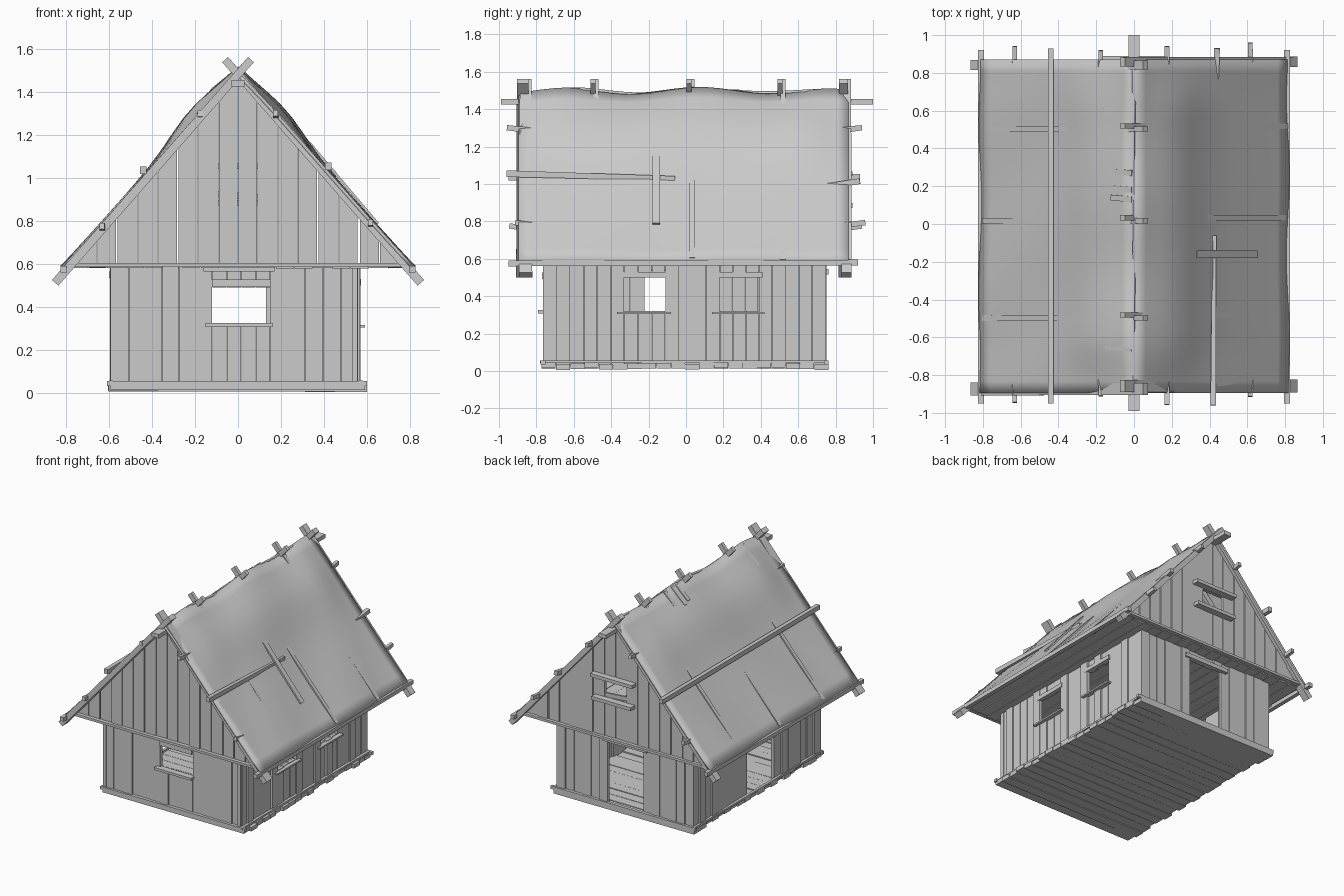
import bpy, bmesh, math, random
from mathutils import Vector, Matrix

random.seed(4)
R = random.uniform
if "Cube" in bpy.data.objects:
    bpy.data.objects.remove(bpy.data.objects["Cube"])

wood = bpy.data.materials.new("weathered_grey")
wood.use_nodes = True
GREY = (0.6, 0.6, 0.6, 1)
wood.diffuse_color = GREY
wood.node_tree.nodes["Principled BSDF"].inputs["Base Color"].default_value = GREY

X, Y, Z = Vector((1, 0, 0)), Vector((0, 1, 0)), Vector((0, 0, 1))
SLOPE, RIDGE = 1.15, 1.49


def line(x):
    """Height of the rafter centre line."""
    return RIDGE - SLOPE * abs(x)


def finish(bm, name, smooth=False):
    bmesh.ops.recalc_face_normals(bm, faces=bm.faces)
    mesh = bpy.data.meshes.new(name)
    bm.to_mesh(mesh)
    bm.free()
    mesh.materials.append(wood)
    ob = bpy.data.objects.new(name, mesh)
    bpy.context.collection.objects.link(ob)
    if smooth:
        for p in mesh.polygons:
            p.use_smooth = True
    return ob


def beam(bm, p, q, side, w, t, taper=1.0):
    """Box from p to q, w wide along side and t thick."""
    p, q = Vector(p), Vector(q)
    d = q - p
    s = (side - d.normalized() * side.dot(d.normalized())).normalized()
    n = d.cross(s).normalized()
    m = Matrix((s * w, n * t, d)).transposed().to_4x4()
    m.translation = (p + q) / 2
    verts = bmesh.ops.create_cube(bm, size=1)["verts"]
    for v in verts:
        if v.co.z > 0:
            v.co.x *= taper
            v.co.y *= taper
    bmesh.ops.transform(bm, matrix=m, verts=verts)


def beams(name, items):
    bm = bmesh.new()
    for it in items:
        beam(bm, *it)
    return finish(bm, name)


def splits(a, b, cuts, width):
    """Plank intervals between a and b that respect the opening edges."""
    edges = sorted([a, b] + [c for o in cuts for c in o[:2]])
    for lo, hi in zip(edges, edges[1:]):
        n = max(1, round((hi - lo) / width))
        for i in range(n):
            yield lo + (hi - lo) * i / n, lo + (hi - lo) * (i + 1) / n


def wall(name, axis, depth, a, b, openings):
    bm = bmesh.new()
    out = Y if axis == X else X
    for lo, hi in splits(a, b, openings, 0.075):
        c, spans = (lo + hi) / 2, [(0.03, 0.585)]
        for o in openings:
            if o[0] < c < o[1]:
                spans = [(0.03, o[2]), (o[3], 0.585)]
        pos = axis * c + out * (depth + R(-0.008, 0.008))
        for z0, z1 in spans:
            if z1 - z0 > 0.02:
                beam(bm, pos + Z * z0, pos + Z * z1, axis, hi - lo - R(0.001, 0.004), 0.025)
    finish(bm, name)


# Lower walls; openings are (start, end, bottom, top)
front_win = (-0.12, 0.15, 0.32, 0.49)
back_door = (-0.16, 0.13, 0.03, 0.52)
side_wins = [(-0.33, -0.11, 0.32, 0.5), (0.18, 0.39, 0.32, 0.5)]
side_door = (-0.22, 0.1, 0.03, 0.54)
wall("front_wall", X, -0.745, -0.585, 0.56, [front_win])
wall("back_wall", X, 0.73, -0.585, 0.56, [back_door])
wall("left_wall", Y, 0.55, -0.765, 0.745, side_wins)
wall("right_wall", Y, -0.575, -0.765, 0.745, [side_door])

# Sills, lintels and base rails
trim = [((-0.15, -0.765, 0.317), (0.16, -0.765, 0.317), Y, 0.05, 0.018),
        ((-0.12, -0.76, 0.51), (0.15, -0.76, 0.51), Y, 0.02, 0.035),
        ((-0.16, -0.765, 0.575), (0.17, -0.765, 0.575), Y, 0.03, 0.02),
        ((-0.2, 0.75, 0.53), (0.17, 0.75, 0.53), Y, 0.025, 0.03),
        ((-0.59, -0.25, 0.55), (-0.59, 0.13, 0.55), X, 0.02, 0.03)]
for lo, hi, z0, z1 in side_wins:
    trim.append(((0.565, lo - 0.04, z0 - 0.01), (0.565, hi + 0.03, z0 - 0.01), X, 0.05, 0.012))
    trim.append(((0.56, lo - 0.02, z1 + 0.015), (0.56, hi + 0.02, z1 + 0.015), X, 0.025, 0.03))
for y in (-0.765, 0.75):
    trim.append(((-0.61, y, 0.045), (0.6, y, 0.045), Y, 0.025, 0.022))
for x in (-0.59, 0.57):
    trim.append(((x, -0.78, 0.05), (x, 0.76, 0.05), X, 0.02, 0.015))
beams("wall_trim", trim)

# Corner posts
beams("corner_posts", [((x, y, 0.02), (x, y, 0.59), X, 0.04, 0.04)
                       for x in (-0.555, 0.535) for y in (-0.73, 0.715)])

# Floor boards with ragged ends, and attic floor
n = 20
floor = []
for i in range(n):
    y, z = -0.735 + 1.46 * i / (n - 1), R(0.022, 0.03)
    floor.append(((-R(0.58, 0.605), y, z), (R(0.57, 0.6), y, z + R(-0.004, 0.004)),
                  Y, 0.075, 0.03))
beams("floor_boards", floor)
beams("attic_floor", [((-0.74 + 1.48 * i / 17, -R(0.83, 0.85), 0.59 + R(-0.004, 0.004)),
                       (-0.74 + 1.48 * i / 17, R(0.82, 0.84), 0.59), X, 0.084, 0.016)
                      for i in range(18)])

HATCH = (-0.09, 0.09, 0.9, 1.04)


def gable(name, y, openings):
    """Vertical planks whose tops follow the roof pitch, with open gaps between."""
    bm = bmesh.new()
    gaps = random.Random(7)
    for lo, hi in splits(-0.75, 0.75, [HATCH], 0.09):
        a = lo + gaps.choice((0.001, 0.003, 0.005))
        b = hi - gaps.choice((0.001, 0.003, 0.005))
        yy = y + R(-0.005, 0.005)
        xs = [a, 0, b] if a < 0 < b else [a, b]
        spans = [(0.59, None)]
        for o in openings:
            if o[0] < (a + b) / 2 < o[1]:
                spans = [(0.59, o[2]), (o[3], None)]
        for z0, z1 in spans:
            pts = [(x, max(z0 + 0.005, z1 or line(x) - 0.03)) for x in reversed(xs)]
            pts = [(a, z0), (b, z0)] + pts
            f = bm.faces.new([bm.verts.new((px, yy, pz)) for px, pz in pts])
            ext = bmesh.ops.extrude_face_region(bm, geom=[f])["geom"]
            bmesh.ops.translate(bm, vec=(0, 0.022, 0),
                                verts=[v for v in ext if isinstance(v, bmesh.types.BMVert)])
    finish(bm, name)


gable("front_gable", -0.85, [])
gable("back_gable", 0.82, [HATCH])
beams("gable_trim", [((-0.77, -0.86, 0.595), (0.77, -0.86, 0.595), Y, 0.03, 0.018),
                     ((-0.77, 0.85, 0.595), (0.77, 0.85, 0.595), Y, 0.03, 0.018),
                     ((-0.17, 0.865, 1.055), (0.18, 0.865, 1.055), Y, 0.05, 0.025),
                     ((-0.16, 0.865, 0.885), (0.17, 0.865, 0.885), Y, 0.05, 0.025),
                     ((-0.1, 0.83, 0.925), (0.1, 0.83, 0.91), Y, 0.015, 0.03)])

# Rafters crossing at the ridge; the middle ones break through the covers
rafters = []
for y, w, foot, lift in ((-0.865, 0.07, 0.85, 0), (-0.49, 0.03, 0.79, 0.012),
                         (0.025, 0.03, 0.79, 0.012), (0.51, 0.03, 0.8, 0.014),
                         (0.85, 0.055, 0.85, 0)):
    for s in (-1, 1):
        yy = y + s * 0.008
        rafters.append(((s * foot, yy, line(foot) + lift), (-s * 0.06, yy, RIDGE + 0.06),
                        Y, w, 0.04, 0.9))
beams("rafters", rafters)

# Ridge beam, purlin ends and eave poles
poles = [((0, -0.99, 1.44), (0, 1.0, 1.44), X, 0.06, 0.03)]
for s in (-1, 1):
    for x in (0.18, 0.63):
        x += R(-0.02, 0.02)
        for e in (-1, 1):
            poles.append(((s * x, e * 0.7, line(x) - 0.02), (s * x, e * R(0.91, 0.96), line(x) + 0.012),
                          X, 0.03, 0.035, 0.8))
    poles.append(((s * 0.81, -0.95, 0.575), (s * 0.81, 0.92, 0.58), X, 0.03, 0.03))
poles.append(((0.43, 0.7, 0.98), (0.44, 0.93, 1.015), X, 0.03, 0.03))
beams("purlins", poles)


# Sagging roof covers, one per slope
def cover(name, s):
    bm = bmesh.new()
    nu, nv = 14, 28
    grid = []
    for i in range(nu + 1):
        u = i / nu
        row = []
        for j in range(nv + 1):
            y = -0.895 + 1.765 * j / nv
            edge = max(0, min(1, (0.89 - abs(y)) / 0.3))
            edge = edge * edge * (3 - 2 * edge)
            x = 0.82 * u
            swell = edge * (0.032 * math.exp(-((u - 0.25) / 0.17) ** 2)
                            + 0.006 * math.sin(7 * y + 5 * u + s))
            ridge = 0.011 * math.sin(9 * y + 1) * (1 - u) ** 6
            z = line(x) + 0.024 + swell + ridge + 0.016 * u ** 4 - 0.016 * (1 - u) ** 8
            row.append(bm.verts.new((s * (x + swell * 0.5), y, z)))
        grid.append(row)
    for i in range(nu):
        for j in range(nv):
            bm.faces.new((grid[i][j], grid[i + 1][j], grid[i + 1][j + 1], grid[i][j + 1]))
    ob = finish(bm, name, True)
    if ob.data.polygons[0].normal.z < 0:
        ob.data.flip_normals()
    mod = ob.modifiers.new("thickness", "SOLIDIFY")
    mod.thickness = 0.015
    mod.offset = -1


cover("left_roof_cover", 1)
cover("right_roof_cover", -1)

# Loose poles and battens lying on the roof
beams("roof_poles", [((-0.44, -0.95, 1.035), (-0.44, 0.93, 1.035), X, 0.03, 0.035),
                     ((0.42, -0.96, 1.055), (0.425, -0.06, 1.03), X, 0.03, 0.035, 0.7),
                     ((0.33, -0.16, line(0.33) + 0.055), (0.65, -0.16, line(0.65) + 0.045),
                      Y, 0.04, 0.012)])

# Splintered slats along the ridge
beams("ridge_slats", [((-0.01, y, 1.5), (-x, y + 0.01, line(x) + 0.06), Y, 0.03, 0.012)
                      for y, x in ((-0.66, 0.15), (-0.59, 0.17), (0.13, 0.12), (0.18, 0.13),
                                   (0.27, 0.17))])
